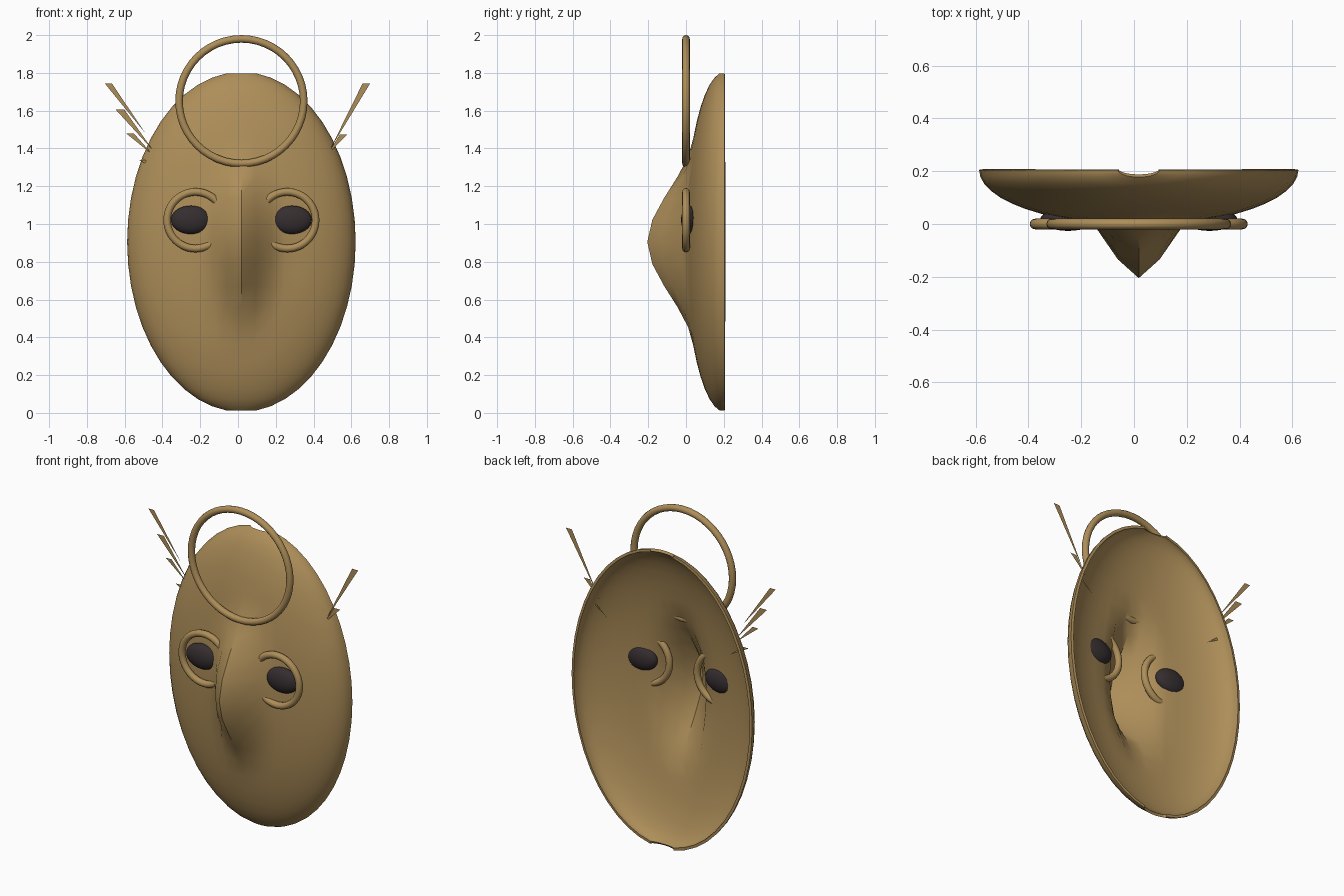
import bpy, bmesh, math

if "Cube" in bpy.data.objects:
    bpy.data.objects.remove(bpy.data.objects["Cube"])

CX, CZ = 0.018, 0.905          # centre of the mask face
A, B, D = 0.605, 0.90, 0.21    # half width, half height, depth
RIM_Y = 0.205


def material(name, rgb):
    m = bpy.data.materials.new(name)
    m.diffuse_color = (*rgb, 1)
    m.use_nodes = True
    m.node_tree.nodes["Principled BSDF"].inputs["Base Color"].default_value = m.diffuse_color
    return m


tan = material("tan wood", (0.42, 0.27, 0.10))
dark = material("dark brown", (0.036, 0.027, 0.029))


def make_object(name, bm, mat, smooth=True):
    bmesh.ops.recalc_face_normals(bm, faces=bm.faces)
    me = bpy.data.meshes.new(name)
    bm.to_mesh(me)
    bm.free()
    me.materials.append(mat)
    for p in me.polygons:
        p.use_smooth = smooth
    ob = bpy.data.objects.new(name, me)
    bpy.context.collection.objects.link(ob)
    return ob


def nose_bump(x, z):
    t = 1 - math.hypot((x - CX) / 0.2, (z - CZ) / 0.53)
    return 0.2 * t * t * (3 - 2 * t) if t > 0 else 0


# Mask face: half ellipsoid with open poles and a nose pulled forward
ROWS, COLS = 24, 24
bm = bmesh.new()
grid = []
for i in range(1, ROWS):
    th = math.pi * i / ROWS
    row = []
    for j in range(COLS + 1):
        ph = math.pi * j / COLS
        x = CX + A * math.sin(th) * math.cos(ph)
        z = CZ + B * math.cos(th)
        y = RIM_Y - D * math.sin(th) * math.sin(ph) - nose_bump(x, z)
        row.append(bm.verts.new((x, y, z)))
    grid.append(row)
for r0, r1 in zip(grid, grid[1:]):
    for j in range(COLS):
        bm.faces.new((r0[j], r0[j + 1], r1[j + 1], r1[j]))
face = make_object("mask_face", bm, tan)
# make the outside point forward so the thickness grows inward
if sum(p.normal.y * p.area for p in face.data.polygons) > 0:
    face.data.flip_normals()
solid = face.modifiers.new("thickness", 'SOLIDIFY')
solid.thickness = 0.016
solid.offset = -1
bpy.context.view_layer.objects.active = face
face.select_set(True)
bpy.ops.object.modifier_apply(modifier=solid.name)
bpy.ops.object.shade_smooth_by_angle(angle=math.radians(40))


# Rings standing upright in the xz plane
def ring(name, x, z, major, minor=0.02, n=48, m=12):
    bm = bmesh.new()
    loops = []
    for i in range(n):
        a = 2 * math.pi * i / n
        loop = []
        for j in range(m):
            b = 2 * math.pi * j / m
            r = major + minor * math.cos(b)
            loop.append(bm.verts.new((x + r * math.cos(a), minor * math.sin(b),
                                      z + r * math.sin(a))))
        loops.append(loop)
    for i in range(n):
        p, q = loops[i], loops[(i + 1) % n]
        for j in range(m):
            k = (j + 1) % m
            bm.faces.new((p[j], q[j], q[k], p[k]))
    return make_object(name, bm, tan)


ring("crown_ring", CX, 1.65, 0.33)

# Eyes: flattened dark ellipsoids, each with a ring around it
for side, s in (("left", -1), ("right", 1)):
    ring(side + "_eye_ring", CX + s * 0.243, 1.02, 0.15)
    bm = bmesh.new()
    bmesh.ops.create_uvsphere(bm, u_segments=32, v_segments=16, radius=1)
    for v in bm.verts:
        v.co = (CX + s * 0.268 + 0.105 * v.co.x, 0.017 + 0.043 * v.co.y,
                1.022 + 0.075 * v.co.z)
    make_object(side + "_eye", bm, dark)

# Flat pointed whiskers: outer x, inner x, outer z, tip x, tip z
whiskers = {
    "left": [(-0.706, -0.668, 1.745, -0.49, 1.48), (-0.648, -0.602, 1.606, -0.45, 1.39),
             (-0.59, -0.55, 1.478, -0.45, 1.365), (-0.525, -0.485, 1.34, -0.40, 1.27)],
    "right": [(0.70, 0.66, 1.745, 0.49, 1.40), (0.58, 0.54, 1.475, 0.475, 1.37),
              (0.52, 0.50, 1.34, 0.42, 1.27)],
}
for side, spikes in whiskers.items():
    bm = bmesh.new()
    for xo, xi, zo, xt, zt in spikes:
        bm.faces.new([bm.verts.new(c) for c in
                      ((xo, 0.15, zo), (xi, 0.15, zo), (xt, 0.15, zt))])
    make_object(side + "_whiskers", bm, tan, smooth=False)
